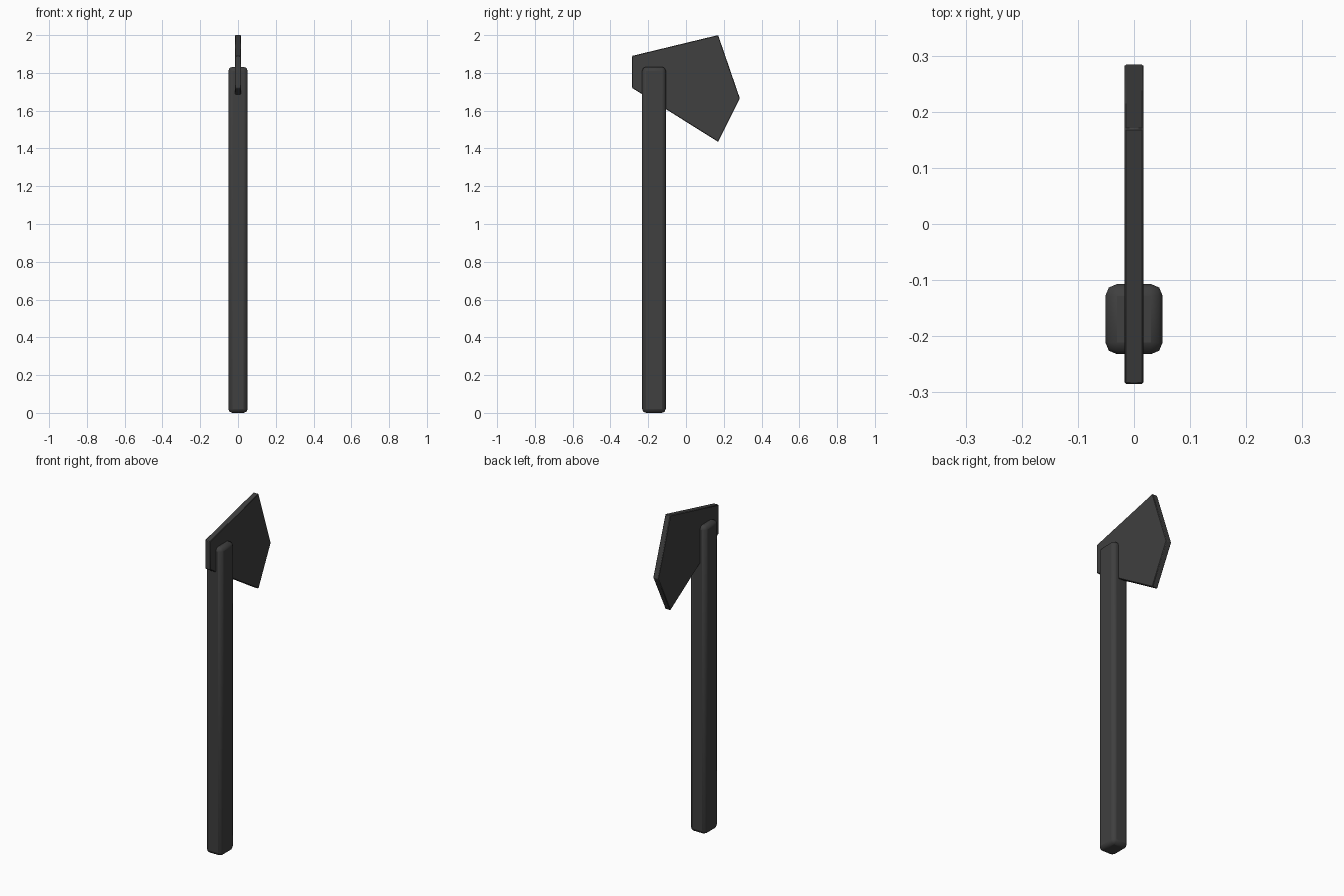
import bpy, bmesh

if "Cube" in bpy.data.objects:
    bpy.data.objects.remove(bpy.data.objects["Cube"])

dark = bpy.data.materials.new("dark_grey")
dark.diffuse_color = (0.05, 0.05, 0.05, 1)
dark.use_nodes = True
dark.node_tree.nodes["Principled BSDF"].inputs["Base Color"].default_value = dark.diffuse_color


def slab(name, outline, x0, x1, bevel, segments):
    """Extrude a (y, z) outline along x and bevel its edges."""
    bm = bmesh.new()
    face = bm.faces.new([bm.verts.new((x0, y, z)) for y, z in outline])
    ext = bmesh.ops.extrude_face_region(bm, geom=[face])
    verts = [g for g in ext["geom"] if isinstance(g, bmesh.types.BMVert)]
    bmesh.ops.translate(bm, verts=verts, vec=(x1 - x0, 0, 0))
    bmesh.ops.recalc_face_normals(bm, faces=bm.faces)
    mesh = bpy.data.meshes.new(name)
    bm.to_mesh(mesh)
    bm.free()
    mesh.materials.append(dark)
    obj = bpy.data.objects.new(name, mesh)
    bpy.context.collection.objects.link(obj)
    mod = obj.modifiers.new("rounded_edges", "BEVEL")
    mod.width = bevel
    mod.segments = segments
    mod.limit_method = "NONE"
    bpy.context.view_layer.objects.active = obj
    obj.select_set(True)
    bpy.ops.object.shade_smooth_by_angle()
    obj.select_set(False)
    return obj


# Long rounded handle
slab("handle", [(-0.232, 0), (-0.107, 0), (-0.107, 1.832), (-0.232, 1.832)],
     -0.051, 0.051, 0.021, 2)

# Thin five-sided blade through the top of the handle
slab("blade", [(-0.285, 1.72), (0.17, 1.435), (0.285, 1.665),
               (0.17, 2.0), (-0.285, 1.89)], -0.017, 0.017, 0.003, 1)
